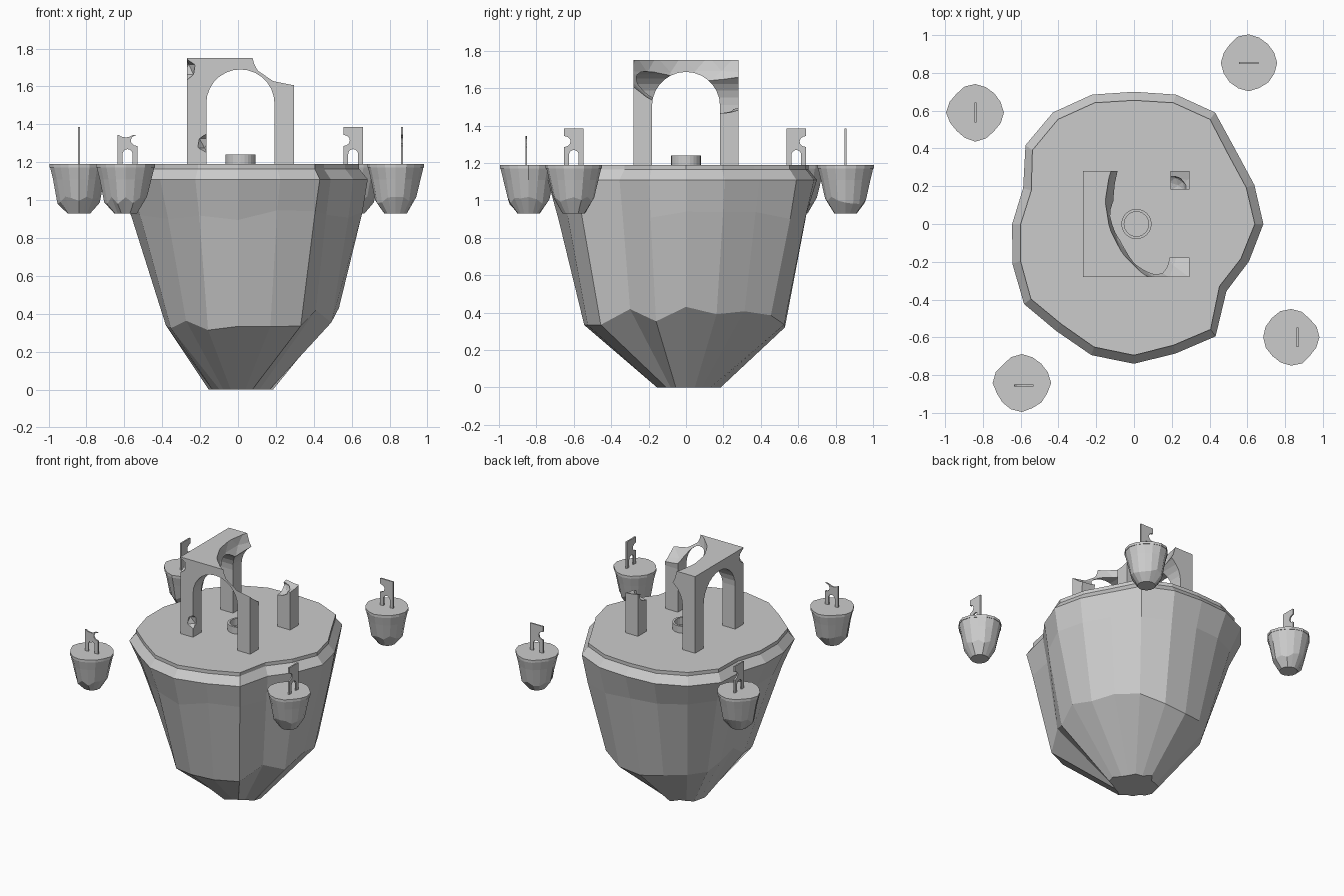
import bpy, bmesh, math, random
from mathutils import Vector, Matrix

if "Cube" in bpy.data.objects:
    bpy.data.objects.remove(bpy.data.objects["Cube"])

random.seed(4)


def finish(name, bm):
    bmesh.ops.recalc_face_normals(bm, faces=bm.faces)
    me = bpy.data.meshes.new(name)
    bm.to_mesh(me)
    bm.free()
    ob = bpy.data.objects.new(name, me)
    bpy.context.collection.objects.link(ob)
    return ob


def loft(name, rings, closed=False):
    """Skin a stack of equal-length rings; cap the ends or join last to first."""
    bm = bmesh.new()
    vs = [[bm.verts.new(p) for p in r] for r in rings]
    n = len(vs[0])
    pairs = list(zip(vs, vs[1:] + vs[:1])) if closed else list(zip(vs, vs[1:]))
    for a, b in pairs:
        for i in range(n):
            j = (i + 1) % n
            bm.faces.new((a[i], a[j], b[j], b[i]))
    if not closed:
        bm.faces.new(vs[0])
        bm.faces.new(vs[-1])
    return finish(name, bm)


def ring(radii, z, c=(0, 0)):
    n = len(radii)
    zs = z if isinstance(z, list) else [z] * n
    return [(c[0] + r * math.cos(2 * math.pi * i / n),
             c[1] + r * math.sin(2 * math.pi * i / n), zs[i])
            for i, r in enumerate(radii)]


def box(name, lo, hi):
    rect = [(lo[0], lo[1]), (hi[0], lo[1]), (hi[0], hi[1]), (lo[0], hi[1])]
    return loft(name, [[(x, y, z) for x, y in rect] for z in (lo[2], hi[2])])


def arch_cutter(half, z0, spring, depth, centre, angle):
    prof = [(-half, z0), (half, z0)]
    prof += [(half * math.cos(math.pi * k / 14), spring + half * math.sin(math.pi * k / 14))
             for k in range(15)]
    ob = loft("cutter", [[(x, y, z) for x, z in prof] for y in (-depth, depth)])
    ob.data.transform(Matrix.Translation((*centre, 0)) @ Matrix.Rotation(angle, 4, 'Z'))
    return ob


def ball_cutter(loc, scale, sub=2):
    bm = bmesh.new()
    bmesh.ops.create_icosphere(bm, subdivisions=sub, radius=1,
                               matrix=Matrix.Translation(loc) @ Matrix.Diagonal((*scale, 1)))
    return finish("cutter", bm)


def cut(ob, cutter):
    m = ob.modifiers.new("cut", 'BOOLEAN')
    m.operation, m.solver, m.object = 'DIFFERENCE', 'EXACT', cutter
    bpy.context.view_layer.objects.active = ob
    bpy.ops.object.modifier_apply(modifier=m.name)
    bpy.data.objects.remove(cutter)


# Main island: wavy outline, chamfered rim, tapering faceted rock
R = [.685, .67, .665, .73, .72, .70, .72, .73, .71, .617,
     .645, .677, .72, .70, .73, .74, .72, .735, .605, .64]
N = len(R)
ang = [2 * math.pi * i / N for i in range(N)]
inner = [r - .045 for r in R]
belly = [r * (.92 + .04 * math.cos(a)) for r, a in zip(R, ang)]
waist = [(.495 + .07 * math.cos(a) - .03 * math.cos(2 * a)) * (.5 + .5 * r / .69)
         for r, a in zip(R, ang)]
tip = [(.17 + .015 * math.cos(a) + .015 * math.sin(a)) * (1 if i % 5 == 0 else random.uniform(.75, 1))
       for i, a in enumerate(ang)]
belly_z = [.92 + random.uniform(-.03, .03) for _ in R]
waist_z = [.36 + .03 * math.cos(2 * a) + random.uniform(-.05, .05) for a in ang]
loft("island_rock", [ring(tip, 0), ring(waist, waist_z), ring(belly, belly_z),
                     ring(R, 1.11), ring(inner, 1.165)])
loft("island_turf", [ring(inner, 1.165), ring(inner, 1.19)])

# Well: hollow ring in the middle
well = (.013, 0)
loft("well", [ring([.08] * 24, 1.185, well), ring([.08] * 24, 1.24, well),
              ring([.065] * 24, 1.24, well), ring([.065] * 24, 1.185, well)], closed=True)

# Ruined four-way arch: block, crossing arches, collapsed corner, chips
C = (.0125, 0)
ruin = box("ruined_arch", (-.27, -.28, 1.18), (.295, .28, 1.75))
cut(ruin, arch_cutter(.180, 1.1, 1.51, .5, C, 0))
cut(ruin, arch_cutter(.182, 1.1, 1.505, .5, C, math.pi / 2))
cut(ruin, ball_cutter((.32, .12, 1.77), (.475, .475, .31), 3))
cut(ruin, ball_cutter((.20, .18, 1.47), (.08, .08, .05)))
cut(ruin, ball_cutter((-.275, -.285, 1.69), (.055, .06, .06), 1))
cut(ruin, ball_cutter((-.16, -.285, 1.30), (.06, .05, .055), 1))

# Four small islands with thin broken arches:
# centre, arch offset, turn, arch top, bite side
SMALL = [((-.84, .59), (0, 0), math.pi / 2, 1.385, 1),
         ((.608, .853), (0, 0), 0, 1.385, -1),
         ((.832, -.60), (.034, 0), math.pi / 2, 1.385, -1),
         ((-.593, -.842), (.01, -.012), 0, 1.345, 1)]
for k, (c, off, turn, top, side) in enumerate(SMALL, 1):
    rr = [.147 + .005 * math.cos(8 * math.pi * i / 16) + random.uniform(-.004, .004)
          for i in range(16)]
    loft(f"small_turf_{k}", [ring(rr, 1.172, c), ring(rr, 1.19, c)])
    zs = [1.0 + random.uniform(-.02, .02) for _ in rr]
    loft(f"small_rock_{k}", [ring([.06] * 16, .93, c),
                             ring([r * .73 for r in rr], zs, c),
                             ring([r * .88 for r in rr], 1.11, c),
                             ring([r * .98 for r in rr], 1.172, c)])
    arch = box(f"small_arch_{k}", (-.052, -.005, 1.18), (.052, .005, top))
    cut(arch, arch_cutter(.026, 1.1, 1.243, .1, (0, 0), 0))
    cut(arch, ball_cutter((side * .052, 0, 1.315), (.036, .05, .03)))
    if top < 1.36:
        cut(arch, ball_cutter((-.01, 0, 1.365), (.05, .05, .035)))
    arch.data.transform(Matrix.Translation((c[0] + off[0], c[1] + off[1], 0))
                        @ Matrix.Rotation(turn, 4, 'Z'))
